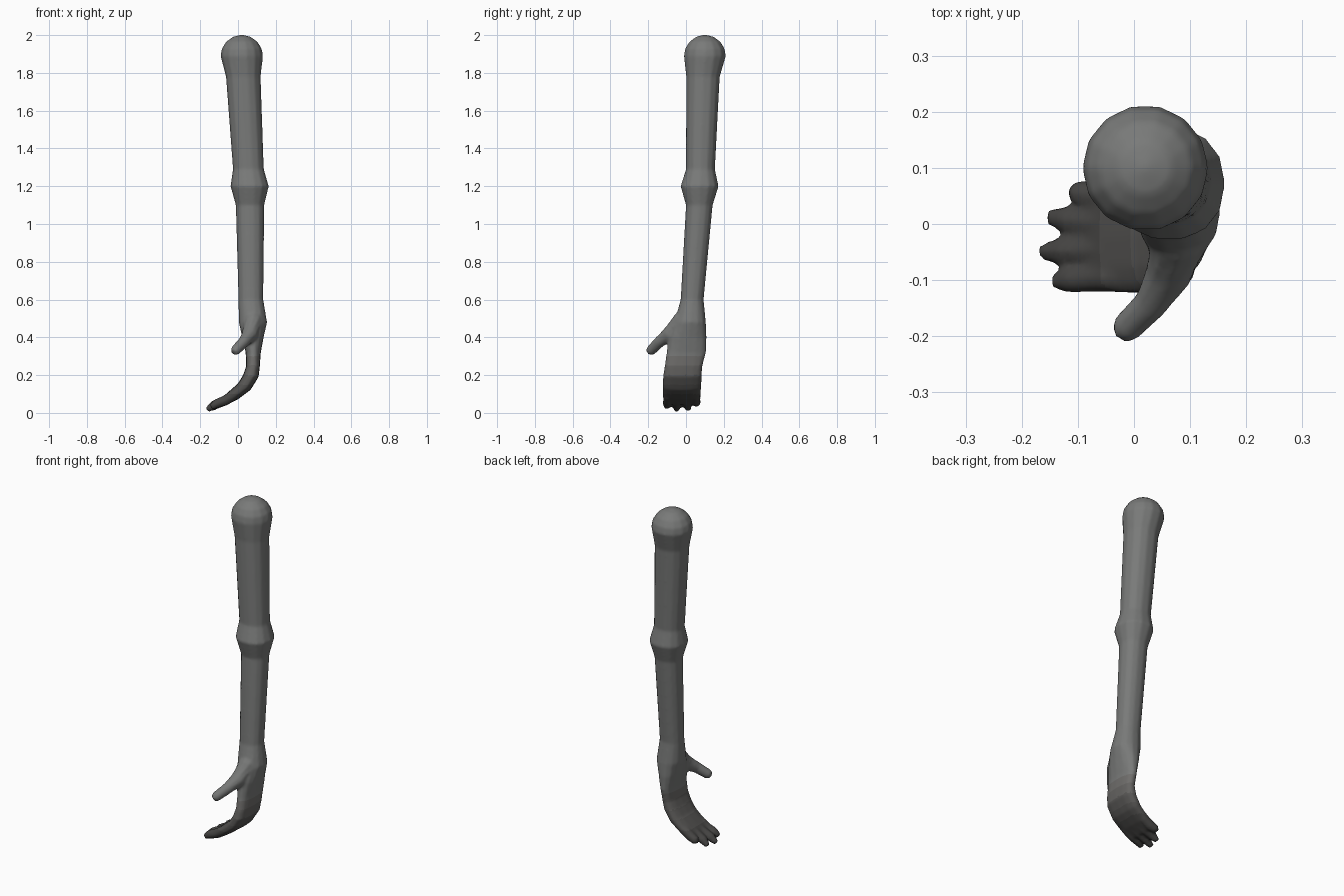
import bpy, bmesh, math
from mathutils import Vector

if "Cube" in bpy.data.objects:
    bpy.data.objects.remove(bpy.data.objects["Cube"])


def skin(name, rings):
    """Bridge equal-sized rings of points into a closed body."""
    bm = bmesh.new()
    loops = [[bm.verts.new(p) for p in ring] for ring in rings]
    n = len(loops[0])
    for a, b in zip(loops, loops[1:]):
        for i in range(n):
            j = (i + 1) % n
            bm.faces.new((a[i], a[j], b[j], b[i]))
    bm.faces.new(loops[0])
    bm.faces.new(loops[-1])
    bmesh.ops.recalc_face_normals(bm, faces=bm.faces)
    me = bpy.data.meshes.new(name)
    bm.to_mesh(me)
    bm.free()
    ob = bpy.data.objects.new(name, me)
    bpy.context.collection.objects.link(ob)
    return ob


def section(xl, zl, xr, zr, y0, y1, n=14, power=0.9):
    """Rounded section spanning two side points in x/z and a range in y."""
    ring = []
    for i in range(n):
        t = math.tau * i / n
        c, s = math.cos(t), math.sin(t)
        u = math.copysign(abs(c) ** power, c)
        v = math.copysign(abs(s) ** power, s)
        ring.append(((xl + xr) / 2 + u * (xr - xl) / 2, (y0 + y1) / 2 + v * (y1 - y0) / 2,
                     (zl + zr) / 2 + u * (zr - zl) / 2))
    return ring


def tube(name, pts, radii, n=8):
    """Tapered tube along a path."""
    pts = [Vector(p) for p in pts]
    rings = []
    for i, (p, r) in enumerate(zip(pts, radii)):
        d = (pts[min(i + 1, len(pts) - 1)] - pts[max(i - 1, 0)]).normalized()
        a = d.cross(Vector((0.3, 0, 1))).normalized()
        b = d.cross(a)
        rings.append([p + r * (math.cos(math.tau * k / n) * a + math.sin(math.tau * k / n) * b)
                      for k in range(n)])
    return skin(name, rings)


# arm: rounded shoulder, straight limb with elbow bulge
rings = []
for deg in (85, 65, 42, 20, 0):
    r, z = 0.113 * math.cos(math.radians(deg)), 1.89 + 0.111 * math.sin(math.radians(deg))
    rings.append(section(0.02 - r, z, 0.02 + r, z, 0.1 - r, 0.1 + r, power=1))
for z, x0, x1, y0, y1 in [
        (1.78, -0.064, 0.12, 0.0, 0.18), (1.29, -0.027, 0.137, -0.001, 0.154),
        (1.20, -0.04, 0.163, -0.03, 0.174), (1.10, -0.012, 0.139, -0.001, 0.142),
        (0.60, 0.002, 0.134, -0.029, 0.094), (0.48, 0.004, 0.154, -0.062, 0.106),
        (0.40, 0.022, 0.136, -0.094, 0.11), (0.32, 0.04, 0.121, -0.104, 0.107)]:
    rings.append(section(x0, z, x1, z, y0, y1))
# palm curling inward to the finger roots
for s in [(0.044, 0.25, 0.115, 0.24, -0.114, 0.087), (0.027, 0.20, 0.109, 0.19, -0.122, 0.084),
          (0.0, 0.156, 0.066, 0.121, -0.124, 0.082), (-0.05, 0.112, 0.0, 0.072, -0.124, 0.078),
          (-0.083, 0.083, -0.064, 0.04, -0.117, 0.068)]:
    rings.append(section(*s, power=0.75))
arm = skin("arm", rings)
parts = [arm]

# fingers: root y, tip x, tip y, tip z
for name, ry, tx, ty, tz in [("index_finger", -0.094, -0.142, -0.103, 0.03),
                             ("middle_finger", -0.046, -0.164, -0.05, 0.016),
                             ("ring_finger", 0.003, -0.15, 0.012, 0.018),
                             ("little_finger", 0.05, -0.108, 0.06, 0.04)]:
    parts.append(tube(name, [(-0.02, ry, 0.095), (-0.07, ry, 0.065),
                             ((tx - 0.075) / 2 - 0.008, (ry + ty) / 2, (tz + 0.066) / 2),
                             (tx, ty, tz)],
                      [0.028, 0.028, 0.025, 0.015]))

# thumb, rooted inside the wrist
parts.append(tube("thumb", [(0.078, 0.025, 0.56), (0.08, -0.022, 0.485), (0.062, -0.088, 0.414),
                            (0.03, -0.142, 0.375), (-0.012, -0.184, 0.332), (-0.024, -0.196, 0.32)],
                  [0.035, 0.052, 0.043, 0.031, 0.028, 0.019], n=10))

# blend all parts into one continuous skin
for ob in parts:
    ob.select_set(True)
bpy.context.view_layer.objects.active = arm
bpy.ops.object.join()
remesh = arm.modifiers.new("blend", 'REMESH')
remesh.mode = 'VOXEL'
remesh.voxel_size = 0.008
smooth = arm.modifiers.new("soften", 'SMOOTH')
smooth.factor = 0.5
smooth.iterations = 4
bpy.ops.object.modifier_apply(modifier="blend")
bpy.ops.object.modifier_apply(modifier="soften")

# grey skin darkening toward the fingertips
bands = [(9.0, 0.19), (0.30, 0.16), (0.25, 0.13), (0.20, 0.10), (0.15, 0.08), (0.10, 0.06)]
for i, (top, g) in enumerate(bands):
    mat = bpy.data.materials.new(f"grey_{i}")
    mat.diffuse_color = (g, g * 1.02, g, 1) if i == 0 else (g, g * 0.97, g * 0.93, 1)
    mat.use_nodes = True
    mat.node_tree.nodes["Principled BSDF"].inputs["Base Color"].default_value = mat.diffuse_color
    arm.data.materials.append(mat)
for p in arm.data.polygons:
    p.use_smooth = True
    p.material_index = max(i for i, (top, g) in enumerate(bands) if p.center.z < top)
